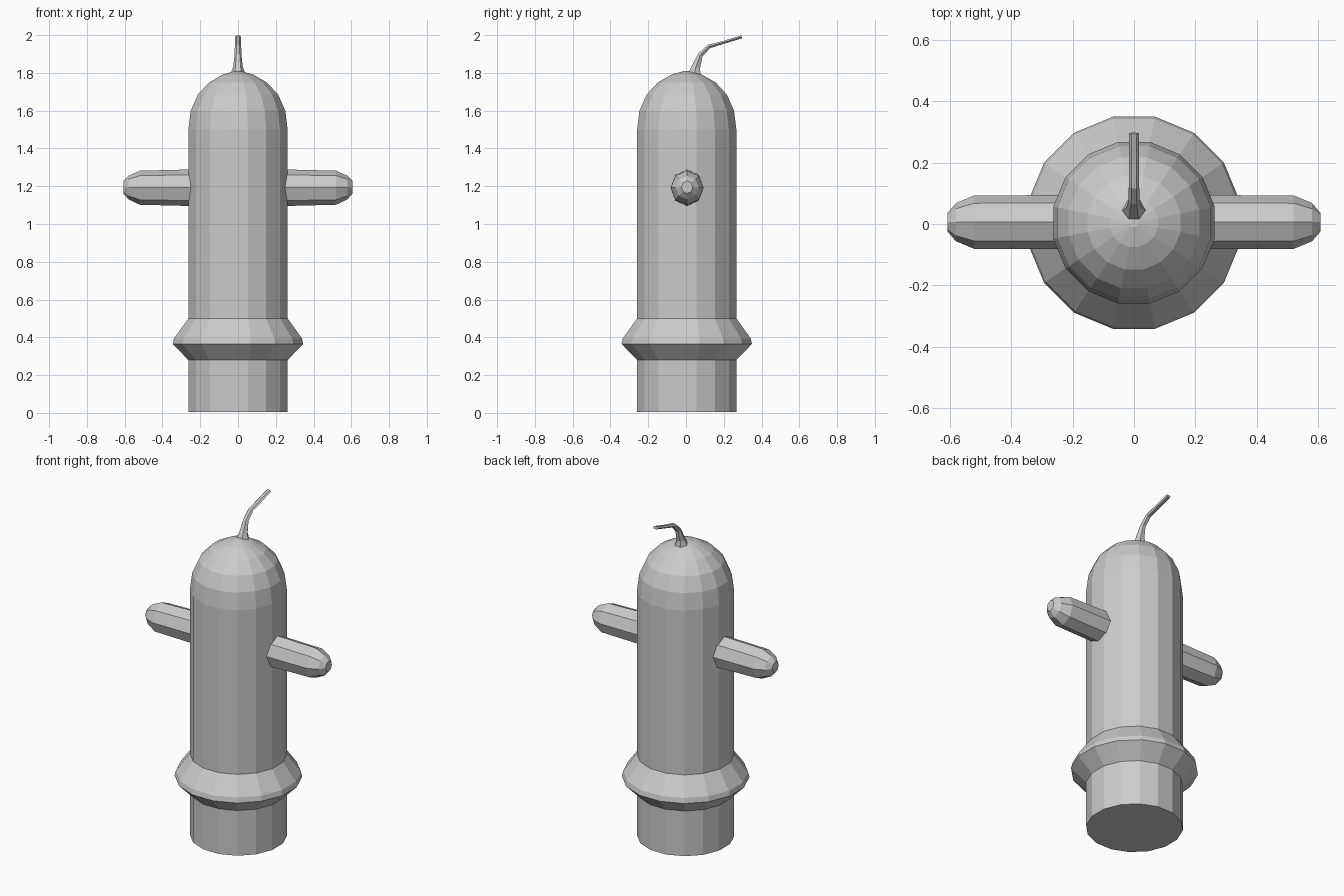
import bpy, bmesh
from math import cos, sin, pi, tau
from mathutils import Vector

if "Cube" in bpy.data.objects:
    bpy.data.objects.remove(bpy.data.objects["Cube"])


def loft(name, rings):
    """Skin a list of vertex rings and cap both ends."""
    bm = bmesh.new()
    loops = [[bm.verts.new(p) for p in ring] for ring in rings]
    n = len(loops[0])
    for a, b in zip(loops, loops[1:]):
        for i in range(n):
            j = (i + 1) % n
            bm.faces.new((a[i], a[j], b[j], b[i]))
    bm.faces.new(loops[0][::-1])
    bm.faces.new(loops[-1])
    bmesh.ops.recalc_face_normals(bm, faces=bm.faces)
    mesh = bpy.data.meshes.new(name)
    bm.to_mesh(mesh)
    bm.free()
    obj = bpy.data.objects.new(name, mesh)
    bpy.context.collection.objects.link(obj)
    return obj


def ring(center, u, v, ru, rv, n, phase=0.0):
    """Ellipse of n points around center in the plane of u and v."""
    c, u, v = Vector(center), Vector(u), Vector(v)
    return [c + u * ru * cos(tau * i / n + phase) + v * rv * sin(tau * i / n + phase)
            for i in range(n)]


X, Y, Z = (1, 0, 0), (0, 1, 0), (0, 0, 1)

# Body with flared collar and domed top, turned as one piece
profile = [(0.268, 0.005), (0.268, 0.28), (0.352, 0.365), (0.345, 0.395), (0.268, 0.5),
           (0.268, 1.5), (0.255, 1.6), (0.217, 1.685), (0.155, 1.75),
           (0.08, 1.792), (0.015, 1.81)]
loft("body", [ring((0, 0.004, z), X, Y, r, r, 16, pi / 16) for r, z in profile])

# Blunt-ended arms on both sides
arm = [(0.24, 0.088, 0.097, 1.192), (0.52, 0.087, 0.09, 1.192),
       (0.58, 0.062, 0.062, 1.193), (0.607, 0.03, 0.033, 1.195)]
for side, label in ((1, "right_arm"), (-1, "left_arm")):
    loft(label, [ring((side * x, 0.006, z), Y, Z, ry, rz, 8, pi / 2)
                 for x, ry, rz, z in arm])

# Bent stem on the dome: y, z, half width, half thickness, bend angle
stem = [(0.04, 1.78, 0.045, 0.045, 0.0), (0.052, 1.83, 0.026, 0.026, 0.25),
        (0.076, 1.895, 0.018, 0.016, 0.6), (0.122, 1.94, 0.017, 0.012, 1.0),
        (0.20, 1.962, 0.017, 0.009, 1.25), (0.295, 1.991, 0.016, 0.009, 1.27)]
loft("stem", [ring((0, y, z), X, (0, cos(a), -sin(a)), w, t, 6)
              for y, z, w, t, a in stem])
